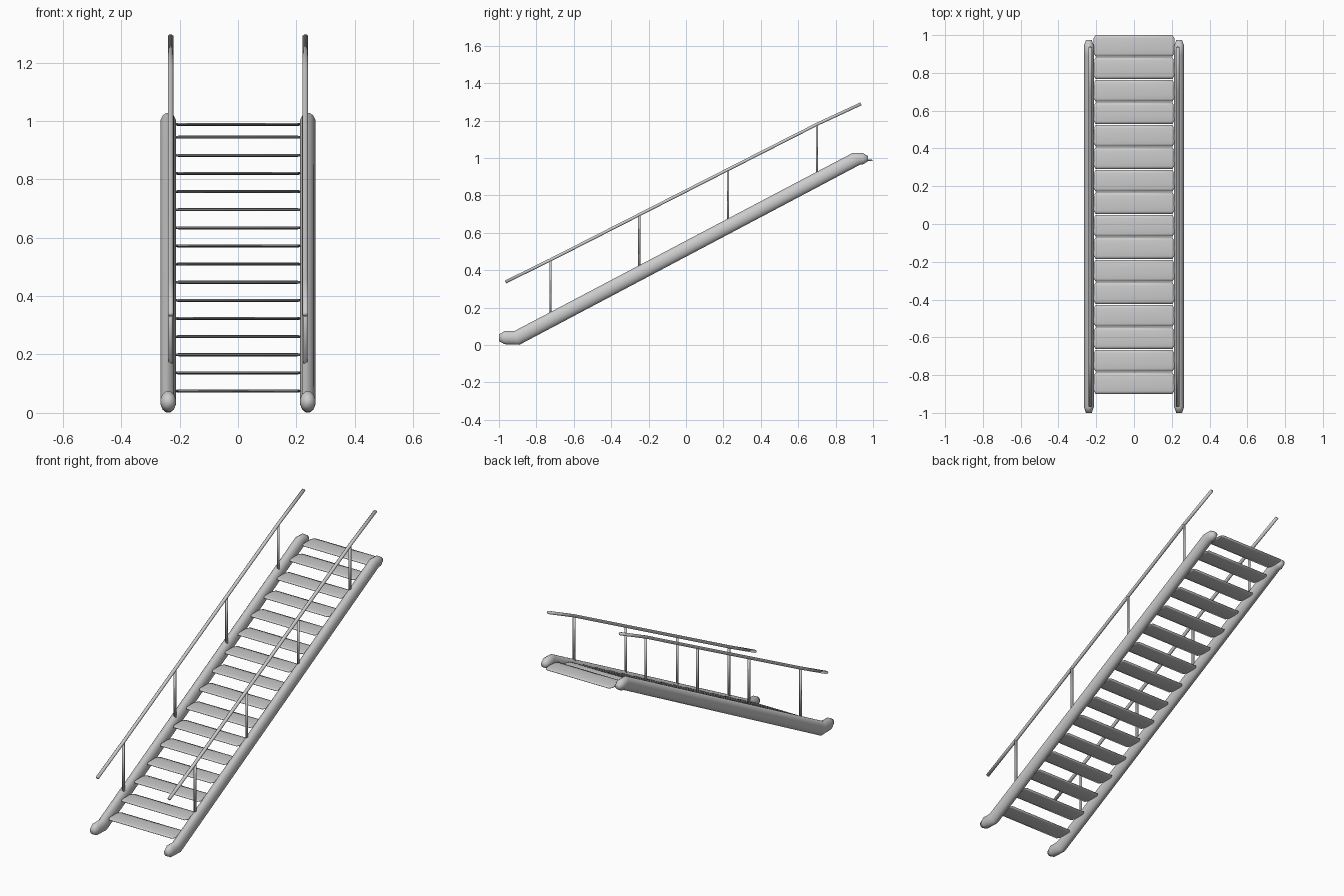
import bpy, bmesh, math
from mathutils import Vector

cube = bpy.data.objects.get("Cube")
if cube:
    bpy.data.objects.remove(cube)

# One painted metal for the whole stair
GREY = (0.6, 0.6, 0.6, 1)
grey = bpy.data.materials.new("light grey")
grey.use_nodes = True
grey.diffuse_color = GREY
grey.node_tree.nodes["Principled BSDF"].inputs["Base Color"].default_value = GREY


def loft(name, rings, sides):
    """Skin elliptical rings, each given as centre and two half axes."""
    bm = bmesh.new()
    loops = []
    for c, u, v in rings:
        angles = [math.tau * (i + 0.5) / sides for i in range(sides)]
        loops.append([bm.verts.new(Vector(c) + Vector(u) * math.cos(a) + Vector(v) * math.sin(a))
                      for a in angles])
    for a, b in zip(loops, loops[1:]):
        for i in range(sides):
            j = (i + 1) % sides
            bm.faces.new((a[i], a[j], b[j], b[i]))
    bm.faces.new(loops[0])
    bm.faces.new(loops[-1])
    bmesh.ops.recalc_face_normals(bm, faces=bm.faces)
    for f in bm.faces:
        f.smooth = True
    mesh = bpy.data.meshes.new(name)
    bm.to_mesh(mesh)
    bm.free()
    mesh.materials.append(grey)
    bpy.context.collection.objects.link(bpy.data.objects.new(name, mesh))


# Side profile of a stringer: top y, top z, bottom y, bottom z, half width
PROFILE = [
    (-1.0, 0.058, -1.0, 0.02, 0.016),
    (-0.97, 0.075, -0.97, 0.003, 0.027),
    (-0.92, 0.075, -0.89, 0.0, 0.027),
    (0.89, 1.028, 0.935, 0.965, 0.027),
    (0.945, 1.028, 0.945, 0.964, 0.027),
    (0.973, 1.01, 0.973, 0.982, 0.016),
]
# Handrail path and the points where the posts meet it
RAIL = [(-0.965, 0.337), (-0.725, 0.455), (0.70, 1.18), (0.935, 1.289)]
POSTS = [(-0.725 + 0.475 * i, 0.455 + 0.2417 * i) for i in range(4)]

for side, s in (("left", 1), ("right", -1)):
    # Sloping side tube with level rounded ends
    rings = []
    for ty, tz, by, bz, w in PROFILE:
        top, bottom = Vector((s * 0.239, ty, tz)), Vector((s * 0.239, by, bz))
        rings.append(((top + bottom) / 2, (w, 0, 0), (top - bottom) / 2))
    loft(side + "_stringer", rings, 12)

    # Handrail
    loft(side + "_handrail",
         [((s * 0.231, y, z), (0.01, 0, 0), (0, -0.004, 0.008)) for y, z in RAIL], 8)

    # Posts
    for n, (y, z) in enumerate(POSTS):
        loft(f"{side}_post_{n + 1}",
             [((s * 0.231, y, h), (0.008, 0, 0), (0, 0.006, 0)) for h in (z - 0.285, z)], 8)

# Flattened treads with tapered ends; the top one is a landing step
for n in range(16):
    y = -0.843 + 0.1191 * n
    z = 0.988 if n == 15 else 0.075 + 0.0621 * n
    ends = [(-0.214, 0.72), (-0.203, 1), (0.203, 1), (0.214, 0.72)]
    loft(f"tread_{n + 1}",
         [((x, y, z), (0, 0.0585 * k, 0), (0, 0, 0.0055 * k)) for x, k in ends], 12)
